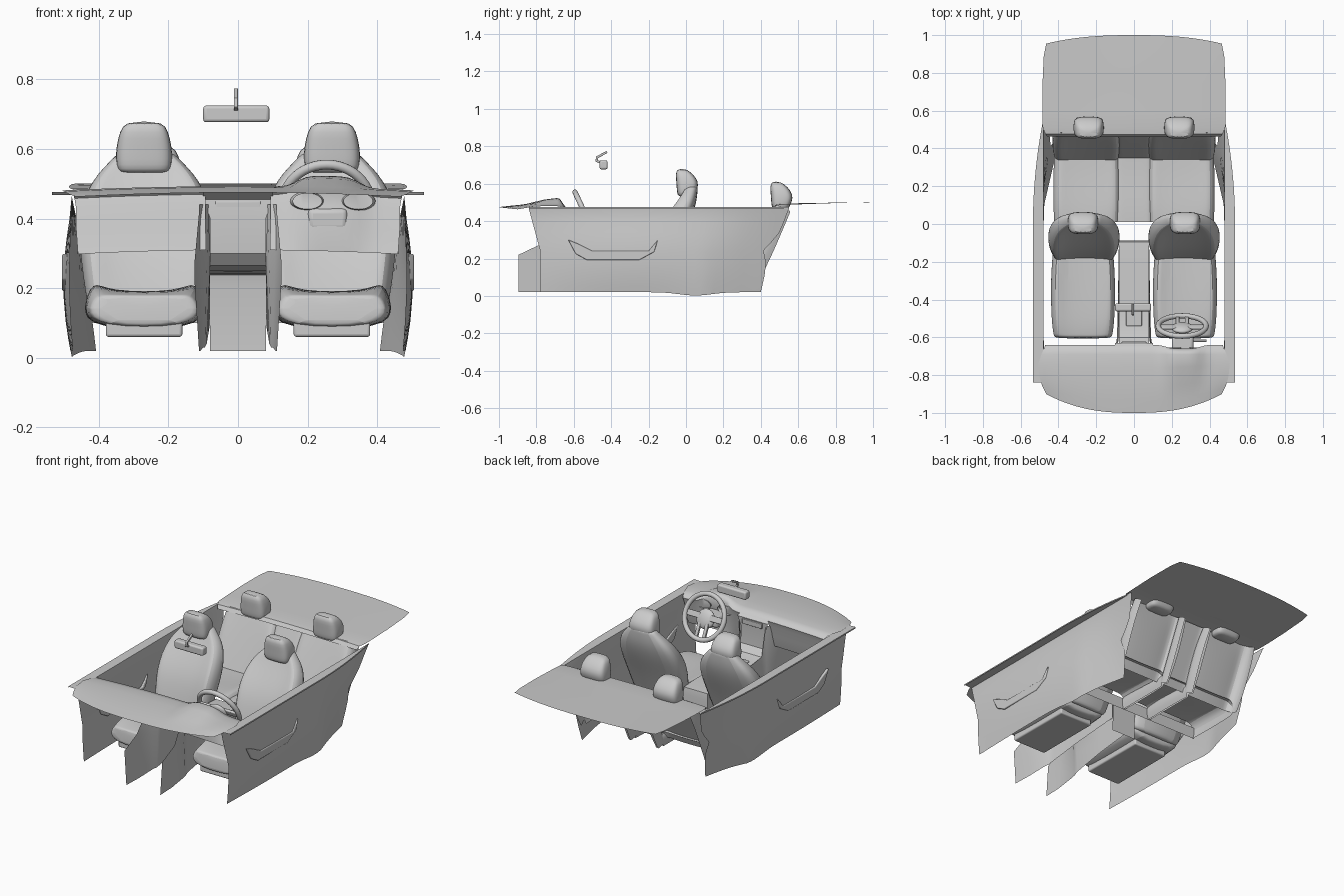
import bpy, math
from math import sin, cos, pi, exp
from mathutils import Vector, Matrix

if "Cube" in bpy.data.objects:
    bpy.data.objects.remove(bpy.data.objects["Cube"])


def finish(ob, mirror=False, sub=0, bevel=0, angle=40):
    if mirror:
        ob.modifiers.new("mirror", 'MIRROR')
    if bevel:
        b = ob.modifiers.new("bevel", 'BEVEL')
        b.width, b.segments = bevel, 3
    if sub:
        s = ob.modifiers.new("smooth", 'SUBSURF')
        s.levels = s.render_levels = sub
    bpy.ops.object.select_all(action='DESELECT')
    ob.select_set(True)
    bpy.context.view_layer.objects.active = ob
    bpy.ops.object.shade_smooth_by_angle(angle=math.radians(angle))
    return ob


def mesh(name, verts, faces, **kw):
    me = bpy.data.meshes.new(name)
    me.from_pydata(verts, [], faces)
    ob = bpy.data.objects.new(name, me)
    bpy.context.collection.objects.link(ob)
    return finish(ob, **kw)


def loft(name, rows, closed=False, caps=False, **kw):
    n = len(rows[0])
    verts = [p for r in rows for p in r]
    faces = []
    for i in range(len(rows) - 1):
        for j in range(n if closed else n - 1):
            k = (j + 1) % n
            faces.append((i*n + j, i*n + k, (i+1)*n + k, (i+1)*n + j))
    if caps:
        faces.append(tuple(range(n))[::-1])
        faces.append(tuple(range(len(verts) - n, len(verts))))
    return mesh(name, verts, faces, **kw)


def box(name, lo, hi, M=None, **kw):
    M = M or Matrix()
    v = [M @ Vector((x, y, z)) for x in (lo[0], hi[0]) for y in (lo[1], hi[1]) for z in (lo[2], hi[2])]
    f = [(0, 1, 3, 2), (4, 6, 7, 5), (0, 4, 5, 1), (2, 3, 7, 6), (0, 2, 6, 4), (1, 5, 7, 3)]
    return mesh(name, v, f, **kw)


def lerp(a, b, t):
    return tuple(p + (q - p)*t for p, q in zip(a, b))


def pad(name, x, st, shell=False, **kw):
    """Upholstered pad: stations (y, z, half width, thickness, bolster) along its back line."""
    st = [st[0], lerp(st[0], st[1], .12)] + st[1:-1] + [lerp(st[-1], st[-2], .12), st[-1]]
    rows = []
    for i, (y, z, w, t, h) in enumerate(st):
        a, b = st[max(i-1, 0)], st[min(i+1, len(st)-1)]
        d = Vector((b[0]-a[0], b[1]-a[1])).normalized()
        prof = [(-.95*w, 0), (-1.06*w, t*.6), (-.88*w, t+h), (-.65*w, t),
                (.65*w, t), (.88*w, t+h), (1.06*w, t*.6), (.95*w, 0)]
        rows.append([(x+u, y - d.y*v, z + d.x*v) for u, v in prof])
    return loft(name, rows, closed=not shell, caps=not shell, sub=2, **kw)


def headrest(name, x, dy, dz):
    rows = []
    for z, cy, w, d in [(.53, 0, .068, .034), (.54, 0, .077, .046), (.57, .006, .082, .056),
                        (.61, .008, .08, .06), (.65, -.008, .07, .048), (.68, -.024, .054, .024)]:
        ring = []
        for k in range(20):
            c, s = cos(2*pi*k/20), sin(2*pi*k/20)
            ring.append((x + w*math.copysign(abs(c)**.55, c), cy + dy + d*math.copysign(abs(s)**.55, s), z + dz))
        rows.append(ring)
    loft(name, rows, closed=True, caps=True, mirror=True, sub=1, angle=60)


# Front seats
pad("front_seat_cushion", .27, [(-.61, .09, .15, .09, .0), (-.52, .08, .165, .11, .02),
                                (-.3, .08, .17, .11, .04), (-.12, .08, .155, .11, .03)], mirror=True)
pad("front_seat_back", .265, [(-.1, .1, .16, .1, .02), (-.03, .28, .19, .125, .035),
                              (.025, .40, .185, .11, .03), (.06, .5, .155, .09, .015),
                              (.065, .59, .075, .06, 0)], mirror=True)
box("front_seat_base", (.16, -.59, .06), (.38, -.18, .115), mirror=True, bevel=.008)
headrest("front_headrest", .27, 0, 0)

# Rear seats: open upholstery shells with a centre section
rear_c = [(.01, .1, .17, .1, .0), (.1, .1, .175, .1, .012), (.25, .1, .175, .09, .015), (.36, .1, .17, .09, .01)]
rear_b = [(.4, .1, .17, .09, .01), (.46, .22, .18, .095, .015), (.52, .36, .18, .09, .015), (.56, .455, .17, .085, 0)]
pad("rear_seat_cushion", .25, rear_c, shell=True, mirror=True)
pad("rear_seat_back", .25, rear_b, shell=True, mirror=True)
pad("rear_centre_cushion", 0, [(y, z, .1, t-.01, 0) for y, z, w, t, h in rear_c], shell=True)
pad("rear_centre_back", 0, [(y, z, .1, t-.01, 0) for y, z, w, t, h in rear_b], shell=True)
mesh("rear_seat_front_panel", [(.42, .02, .1), (.42, .02, .17), (-.42, .02, .17), (-.42, .02, .1)], [(0, 1, 2, 3)])
headrest("rear_headrest", .24, .505, -.068)

# Rear parcel shelf, rolled over the top of the seat backs
xs = [i/12 - 1 for i in range(25)]
rows = []
for t, z, w in [(-.08, .462, .46), (-.05, .482, .47), (.02, .487, .483), (.2, .489, .485), (.5, .494, .485),
                (.85, .499, .478), (1, .501, .465)]:
    rows.append([(w*s, .5 + t*(.5 - .045*abs(s)**2.5), z + .008*(1 - s*s)*(1 - max(t, 0))) for s in xs])
loft("parcel_shelf", rows)

# Dashboard skin with an instrument hump on the driver's side
xs = [i/20 - 1 for i in range(41)]
rows = []
for y, z, w, hump, curve in [(-1, .475, .465, 0, .1), (-.94, .482, .485, 0, .08), (-.86, .49, .5, .004, .05),
                             (-.76, .493, .507, .025, .02), (-.69, .492, .49, .034, 0), (-.655, .486, .475, .036, 0),
                             (-.64, .47, .47, .03, 0), (-.65, .44, .465, .0, 0), (-.66, .38, .465, 0, 0), (-.68, .31, .46, 0, 0)]:
    row = []
    for s in xs:
        b = exp(-((w*s - .26)/.1)**4)
        row.append((w*s, y + curve*abs(s)**2.5 - (.02*b if y > -.67 else 0), z + hump*b - .012*s*s))
    rows.append(row)
# leave the face open behind the centre stack
faces = [(i*41 + j, i*41 + j + 1, (i+1)*41 + j + 1, (i+1)*41 + j) for i in range(9) for j in range(40)
         if not (i >= 6 and 16 <= j <= 23)]
mesh("dashboard", [p for r in rows for p in r], faces, angle=50)

# Gauge pods, steering column and stalk
for x in (.2, .345):
    pod = loft("gauge_pod", [[(x + r*cos(k*pi/14), y, .45 + .55*r*sin(k*pi/14)) for k in range(28)]
                             for y, r in ((-.655, .05), (-.68, .042))], closed=True)
box("steering_column", (.2, -.68, .365), (.315, -.58, .43), bevel=.015)
box("column_stalk", (.3, -.625, .4), (.385, -.612, .412), bevel=.004)

# Steering wheel
W = Matrix.Translation((.255, -.54, .44)) @ Matrix.Rotation(math.radians(-65), 4, 'X')
bpy.ops.mesh.primitive_torus_add(major_radius=.127, minor_radius=.014, major_segments=48, minor_segments=12)
rim = bpy.context.object
rim.name = "steering_wheel_rim"
rim.matrix_world = W
finish(rim)
bpy.ops.mesh.primitive_uv_sphere_add(segments=24, ring_count=12, radius=1)
hub = bpy.context.object
hub.name = "steering_wheel_hub"
hub.matrix_world = W @ Matrix.Translation((0, .01, -.015)) @ Matrix.Diagonal((.058, .056, .022, 1))
finish(hub)
for sx in (-1, 1):
    box("wheel_spoke", (min(.03*sx, .122*sx), -.018, -.014), (max(.03*sx, .122*sx), .016, .002), W, bevel=.005)
    box("wheel_lower_spoke", (.025*sx - .01, .03, -.014), (.025*sx + .01, .122, .002), W, bevel=.004)

# Centre stack and console
prof = [(-.655, .475), (-.63, .455), (-.635, .4), (-.63, .3), (-.6, .265), (-.54, .25), (-.4, .242), (-.2, .245), (-.095, .238), (-.088, .2), (-.09, .02)]
rows = []
for y, z in prof:
    w = .1 if z > .44 else .08
    rows.append([(w*k, y, z) for k in (-1, -.5, 0, .5, 1)])
loft("console_top", rows, angle=35)
side = [(-.895, .125, .22, .112, .02), (-.78, .125, .275, .108, .02), (-.66, .11, .44, .1, .03), (-.632, .085, .44, .095, .03),
        (-.6, .08, .265, .09, .04), (-.4, .08, .242, .085, .07), (-.09, .08, .238, .08, .1)]
loft("console_side", [[(a, y, zt), ((a+b)/2, y, (zt+zb)/2), (b, y, zb)] for y, a, zt, b, zb in side], mirror=True)
box("gear_plate", (-.042, -.54, .247), (.042, -.44, .257), bevel=.004)
box("stack_slot", (-.065, -.632, .42), (.065, -.622, .45), bevel=.003)

# Door and side panels with the window sill flange
rows = []
levels = [0, .08, .2, .35, .5, .6, .72, .85, 1]
for k in range(33):
    t = k/32
    row = []
    for v in levels:
        front = -.78 - .06*max(v - .5, 0)/.5
        rear = .40 + .03*min(v/.3, 1) - .05*exp(-((v - .5)/.12)**2) + .12*max(0, v - .3)/.7
        y = front + (rear - front)*t
        zb = .02 - .018*exp(-((y - .05)/.12)**2)
        bulge = .03*sin(pi*min(max((y + .95)/1.3, 0), 1))
        x = .468 + bulge*sin(pi*min(v*.9 + .15, 1)) + .01*v
        if y > .1:
            x -= (1 - v)*.06*((y - .1)/.3)
        row.append((x, y, zb + (.465 - zb)*v))
    y = row[-1][1]
    out = max(.535 - .055*(max(y, 0)/.555)**2, row[-1][0] + .004)
    row += [(row[-1][0] + .002, y, .474), (out, y, .476), (out, y, .468)]
    rows.append(row)
loft("door_panel", rows, mirror=True, angle=50)

# Door pocket, a shallow rounded tray standing proud of the panel
shape = [(-.63, .3), (-.59, .225), (-.53, .192), (-.25, .192), (-.17, .235), (-.15, .3), (-.2, .24), (-.5, .24), (-.58, .28)]
loft("door_pocket", [[(x, y, z) for y, z in shape] for x in (.488, .506)], closed=True, caps=True, mirror=True, bevel=.005)

# Rear-view mirror on its stem
box("rear_view_mirror", (-.1, -.462, .677), (.09, -.42, .725), bevel=.009)
path = [(-.43, .705), (-.478, .722), (-.475, .742), (-.425, .768)]
for a, b in zip(path, path[1:]):
    d = Vector((0, b[0]-a[0], b[1]-a[1]))
    M = Matrix.Translation((-.006, a[0], a[1])) @ d.to_track_quat('Z', 'X').to_matrix().to_4x4()
    box("mirror_stem", (-.006, -.006, -.003), (.006, .006, d.length + .003), M, bevel=.002)
